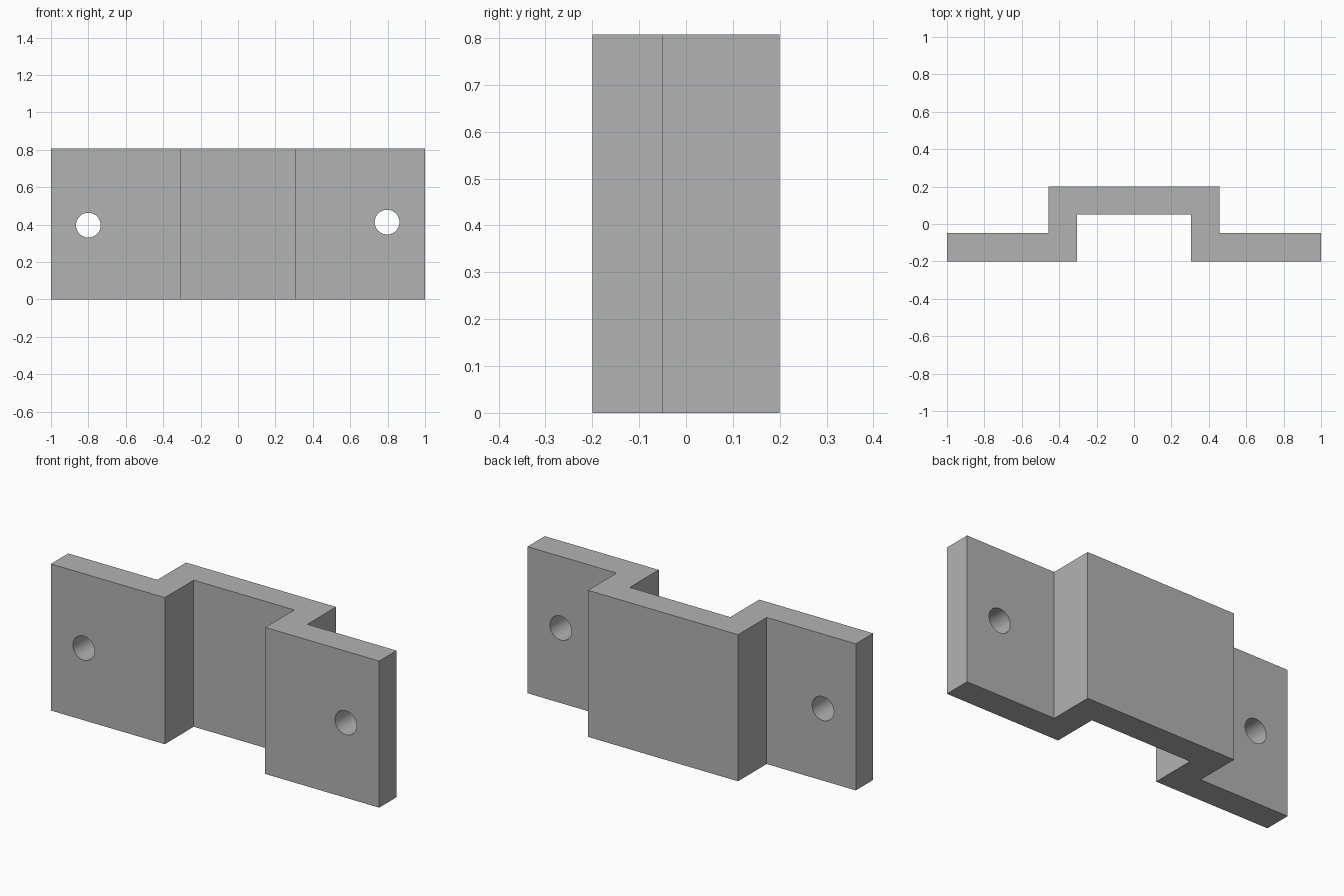
import bpy
import bmesh

HEIGHT = 0.807
HOLE_RADIUS = 0.066

if "Cube" in bpy.data.objects:
    bpy.data.objects.remove(bpy.data.objects["Cube"])

# Plain grey material
grey = bpy.data.materials.new("plain_grey")
grey.use_nodes = True
colour = (0.45, 0.45, 0.45, 1)
grey.diffuse_color = colour
grey.node_tree.nodes["Principled BSDF"].inputs["Base Color"].default_value = colour

# Hat-shaped bracket: half profile mirrored across x, then extruded upwards
half = [(0.306, 0.052), (0.306, -0.2), (1, -0.2),
        (1, -0.049), (0.457, -0.049), (0.457, 0.2)]
outline = half + [(-x, y) for x, y in reversed(half)]
bm = bmesh.new()
base = bm.faces.new([bm.verts.new((x, y, 0)) for x, y in outline])
extruded = bmesh.ops.extrude_face_region(bm, geom=[base])["geom"]
bmesh.ops.translate(bm, vec=(0, 0, HEIGHT),
                    verts=[v for v in extruded if isinstance(v, bmesh.types.BMVert)])
bmesh.ops.recalc_face_normals(bm, faces=bm.faces)
mesh = bpy.data.meshes.new("bracket")
bm.to_mesh(mesh)
bm.free()
bracket = bpy.data.objects.new("bracket", mesh)
bpy.context.collection.objects.link(bracket)
mesh.materials.append(grey)


def drill(name, x, z):
    """Cut a round screw hole through a flange along y."""
    bpy.ops.mesh.primitive_cylinder_add(vertices=48, radius=HOLE_RADIUS, depth=0.4,
                                        location=(x, -0.125, z),
                                        rotation=(1.5707963, 0, 0))
    cutter = bpy.context.object
    cutter.name = name
    cutter.hide_render = True
    cutter.data.materials.append(grey)
    cut = bracket.modifiers.new(name, "BOOLEAN")
    cut.operation = "DIFFERENCE"
    cut.solver = "EXACT"
    cut.object = cutter
    bpy.context.view_layer.objects.active = bracket
    bpy.ops.object.modifier_apply(modifier=name)
    bpy.data.objects.remove(cutter)


# Screw holes, one per flange at slightly different heights
drill("right_hole", -0.8, 0.397)
drill("left_hole", 0.797, 0.413)

# Smooth hole walls, crisp plate edges
bpy.ops.object.select_all(action="DESELECT")
bracket.select_set(True)
bpy.context.view_layer.objects.active = bracket
bpy.ops.object.shade_smooth_by_angle(angle=0.5)
